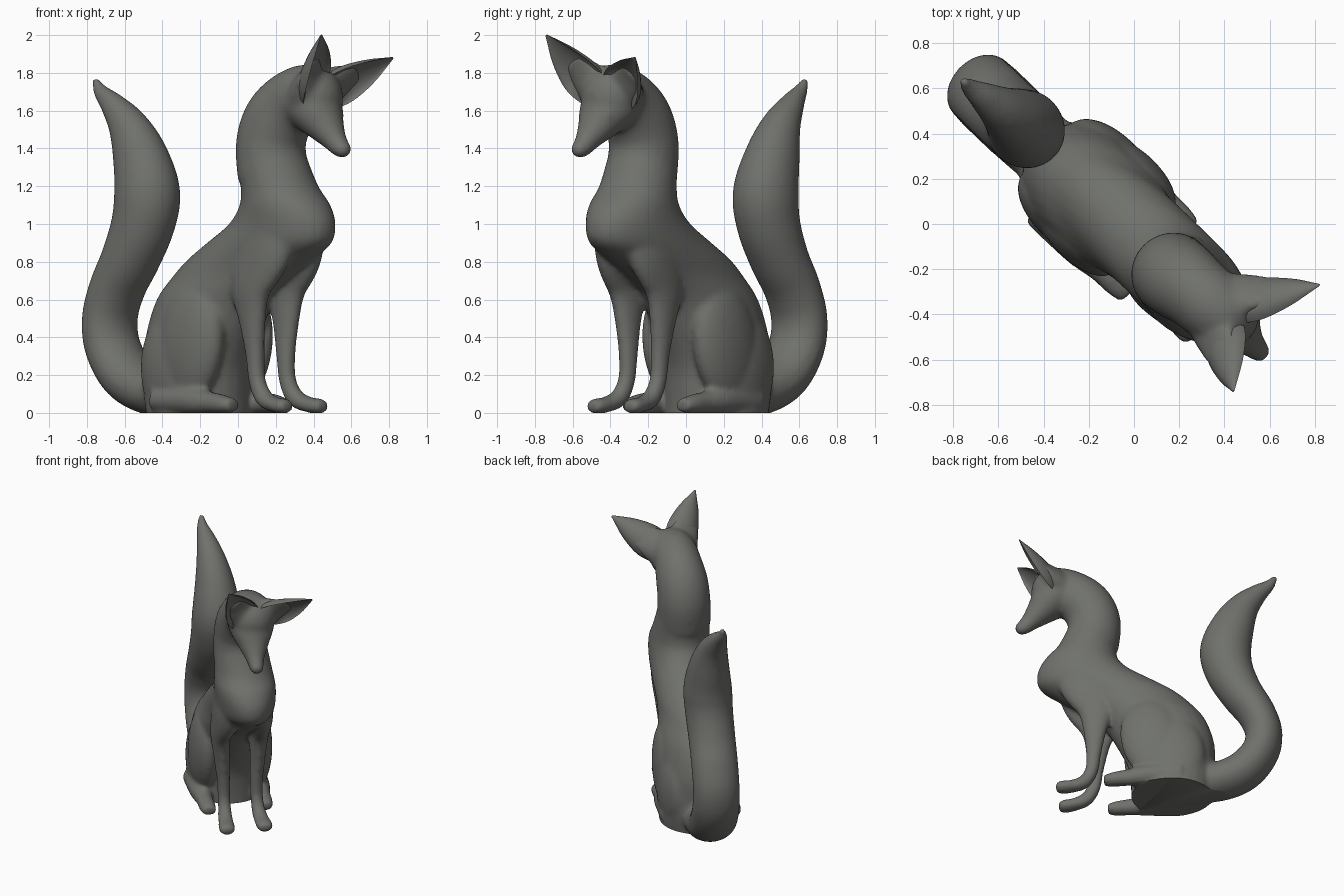
import bpy, bmesh, math
from mathutils import Vector, Matrix

if "Cube" in bpy.data.objects:
    bpy.data.objects.remove(bpy.data.objects["Cube"])

# Model frame: u forward, v to the animal's left, z up; turned 44 degrees in the scene
TURN = Matrix.Rotation(math.radians(-44), 4, 'Z') @ Matrix.Translation((0, -0.04, 0))

coat = bpy.data.materials.new("dark grey")
coat.diffuse_color = (0.16, 0.165, 0.15, 1)
coat.use_nodes = True
coat.node_tree.nodes["Principled BSDF"].inputs["Base Color"].default_value = coat.diffuse_color


def catmull(st, n=6):
    """Smoothly interpolate a list of equal-length tuples."""
    out = []
    for i in range(len(st) - 1):
        p = [st[max(i - 1, 0)], st[i], st[i + 1], st[min(i + 2, len(st) - 1)]]
        for k in range(n):
            t = k / n
            out.append([0.5 * (2 * b + (c - a) * t + (2 * a - 5 * b + 4 * c - d) * t * t
                               + (3 * b - a - 3 * c + d) * t ** 3) for a, b, c, d in zip(*p)])
    out.append(list(st[-1]))
    return out


def skin(bm, rings):
    """Close a list of point rings into a capped tube."""
    vs = [[bm.verts.new(p) for p in r] for r in rings]
    n = len(vs[0])
    for r, s in zip(vs, vs[1:]):
        for i in range(n):
            bm.faces.new((r[i], r[(i + 1) % n], s[(i + 1) % n], s[i]))
    bm.faces.new(vs[0][::-1])
    bm.faces.new(vs[-1])


def tube(bm, stations, level=False, n=28):
    """Stations (u, v, z, half depth, half width); level keeps sections horizontal."""
    st = catmull(stations)
    pts = [Vector(s[:3]) for s in st]
    rings = []
    for i, s in enumerate(st):
        t = (pts[min(i + 1, len(pts) - 1)] - pts[max(i - 1, 0)]).normalized()
        side = Vector((0, 1, 0))
        depth = Vector((1, 0, 0)) if level else side.cross(t).normalized()
        rings.append([pts[i] + depth * s[3] * math.cos(a) + side * s[4] * math.sin(a)
                      for a in (2 * math.pi * k / n for k in range(n))])
    skin(bm, rings)


def ball(bm, centre, radii, pitch=0):
    m = (Matrix.Translation(centre) @ Matrix.Rotation(math.radians(pitch), 4, 'Y')
         @ Matrix.Diagonal((*radii, 1)))
    bmesh.ops.create_uvsphere(bm, u_segments=28, v_segments=18, radius=1, matrix=m)


def finish(bm, name):
    bmesh.ops.recalc_face_normals(bm, faces=bm.faces[:])
    me = bpy.data.meshes.new(name)
    bm.to_mesh(me)
    bm.free()
    me.materials.append(coat)
    ob = bpy.data.objects.new(name, me)
    bpy.context.collection.objects.link(ob)
    return ob


# Ears as (name, base, tip, opening direction), the head being tilted to its left
EARS = [("left_ear", Vector((.595, .155, 1.725)), Vector((.777, .416, 1.88)), Vector((.8, -.15, -.5))),
        ("right_ear", Vector((.63, -.055, 1.745)), Vector((.83, -.186, 2.0)), Vector((.78, .34, -.5)))]


def ear_frame(base, tip, f):
    axis = (tip - base).normalized()
    f = (f - axis * f.dot(axis)).normalized()
    return axis, f, axis.cross(f)


bm = bmesh.new()

# Torso and lower neck, stacked level sections
tube(bm, [(-.26, .01, -.04, .28, .265), (-.27, .01, .1, .295, .275), (-.26, .01, .25, .305, .275),
          (-.22, .01, .42, .34, .265), (-.135, .01, .6, .365, .245), (-.01, .015, .72, .395, .22),
          (.11, .02, .81, .415, .215), (.25, .02, .9, .41, .215), (.345, .02, 1.0, .335, .213),
          (.37, .015, 1.1, .265, .212), (.335, .01, 1.2, .212, .2), (.29, 0, 1.35, .185, .185),
          (.28, 0, 1.45, .16, .17)], level=True)

# Upper neck arching into the skull
tube(bm, [(.30, 0, 1.25, .19, .19), (.28, 0, 1.42, .185, .185), (.33, .005, 1.555, .183, .18),
          (.43, .015, 1.645, .173, .165), (.55, .025, 1.68, .165, .16), (.62, .03, 1.66, .12, .13)])

# Skull, muzzle and nose
ball(bm, (.55, .03, 1.67), (.17, .165, .175))
tube(bm, [(.54, .025, 1.65, .15, .17), (.60, .025, 1.59, .135, .15), (.67, .022, 1.51, .095, .105),
          (.73, .02, 1.445, .066, .068), (.775, .02, 1.4, .052, .052), (.795, .02, 1.38, .04, .04)])
ball(bm, (.785, .02, 1.395), (.052, .05, .046))

# Ear roots flaring out of the crown
for _, base, tip, f in EARS:
    axis, f, side = ear_frame(base, tip, f)
    rings = []
    for t, r, w in catmull([(-.3, .11, .13), (0, .07, .115), (.25, .03, .095), (.45, .012, .07)]):
        c = base.lerp(tip, t) - f * .022
        rings.append([c + side * w * math.cos(k * math.pi / 12) + f * r * math.sin(k * math.pi / 12)
                      for k in range(24)])
    skin(bm, rings)

# Tail
tube(bm, [(-.40, 0, .12, .13, .15), (-.58, 0, .115, .13, .165), (-.76, 0, .19, .135, .17),
          (-.88, 0, .34, .13, .168), (-.905, 0, .5, .13, .165), (-.85, 0, .66, .135, .165),
          (-.75, 0, .82, .15, .165), (-.665, .005, 1.0, .17, .168), (-.64, .01, 1.17, .18, .17),
          (-.695, .01, 1.37, .15, .14), (-.77, .0, 1.52, .108, .105), (-.865, -.015, 1.63, .068, .07),
          (-.945, -.03, 1.705, .04, .04), (-.985, -.03, 1.77, .018, .018)])

for s in (1, -1):
    # Front leg with paw
    tube(bm, [(.34, .015 + s * .09, 1.0, .22, .11), (.325, .01 + s * .12, .84, .185, .09),
              (.265, s * .135, .66, .13, .07), (.268, s * .128, .48, .082, .055),
              (.278, s * .117, .3, .054, .047), (.292, s * .116, .17, .047, .045),
              (.345, s * .12, .08, .048, .05), (.43, s * .128, .045, .042, .056),
              (.50, s * .134, .036, .042, .06), (.54, s * .134, .033, .03, .042)])
    # Haunch
    ball(bm, (-.14, .01 + s * .185, .36), (.22, .108, .33), 12)
    ball(bm, (-.265, .01 + s * .15, .24), (.245, .135, .33))
    # Hind foot
    tube(bm, [(-.35, s * .18, .07, .08, .11), (-.1, s * .205, .065, .075, .08), (.03, s * .205, .055, .058, .06),
              (.13, s * .203, .045, .05, .06), (.2, s * .2, .038, .036, .048)])
    # Brow above the closed eye
    ball(bm, (.665, .025 + s * .075, 1.585), (.045, .045, .035), 40)

body = finish(bm, "fox_body")

# Fuse the parts into one soft skin
rm = body.modifiers.new("fuse", 'REMESH')
rm.mode = 'VOXEL'
rm.voxel_size = 0.014
sm = body.modifiers.new("soften", 'SMOOTH')
sm.factor = 0.5
sm.iterations = 12
fused = bpy.data.meshes.new_from_object(body.evaluated_get(bpy.context.evaluated_depsgraph_get()))
body.modifiers.clear()

# Flat underside
bm = bmesh.new()
bm.from_mesh(fused)
bmesh.ops.bisect_plane(bm, geom=bm.verts[:] + bm.edges[:] + bm.faces[:], plane_co=(0, 0, 0),
                       plane_no=(0, 0, 1), clear_inner=True)
bmesh.ops.holes_fill(bm, edges=[e for e in bm.edges if e.is_boundary], sides=0)
for f in bm.faces:
    f.material_index = 0
bm.to_mesh(body.data)
bm.free()


def ear(name, base, tip, f):
    """Pointed cup: crescent sections along an axis, hollow towards the opening."""
    axis, f, side = ear_frame(base, tip, f)
    rings = []
    for t, w, hollow in catmull([(-.25, .10, .1), (0, .118, .3), (.2, .118, .55), (.42, .1, .62),
                                 (.65, .07, .55), (.85, .034, .4), (1, .006, 0)], 4):
        c = base.lerp(tip, t)
        ring = []
        for k in range(24):
            a = 2 * math.pi * k / 24
            y = math.sin(a)
            y = -.8 * y if y >= 0 else .8 * (hollow * y + .12 * (1 - hollow) * -y)
            ring.append(c + side * w * math.cos(a) + f * w * (y + .3))
        rings.append(ring)
    bm = bmesh.new()
    skin(bm, rings)
    return finish(bm, name)


for ob in [body] + [ear(*e) for e in EARS]:
    ob.data.transform(TURN)
    bpy.ops.object.select_all(action='DESELECT')
    ob.select_set(True)
    bpy.context.view_layer.objects.active = ob
    bpy.ops.object.shade_smooth_by_angle(angle=math.radians(50))
